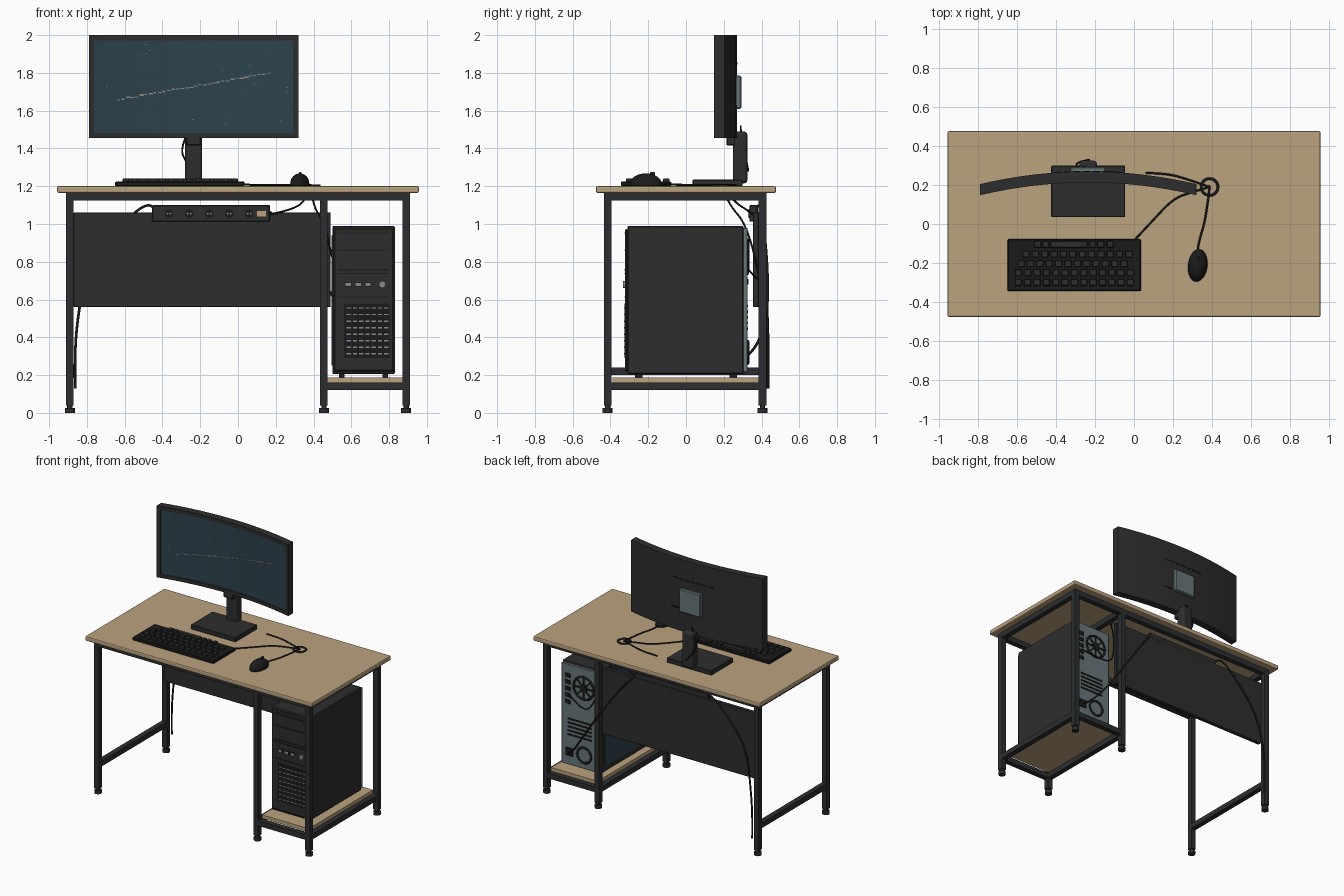
import bpy, bmesh, math, random
from mathutils import Matrix, Vector

if "Cube" in bpy.data.objects:
    bpy.data.objects.remove(bpy.data.objects["Cube"])
random.seed(4)


def material(name, r, g, b):
    m = bpy.data.materials.new(name)
    m.use_nodes = True
    m.diffuse_color = (r, g, b, 1)
    m.node_tree.nodes["Principled BSDF"].inputs["Base Color"].default_value = (r, g, b, 1)
    return m


WOOD = material("light wood", .50, .36, .21)
METAL = material("dark frame metal", .026, .027, .029)
PLASTIC = material("charcoal plastic", .027, .027, .027)
BLACK = material("black", .011, .011, .012)
STEEL = material("grey steel", .14, .18, .19)
TEAL = material("dark teal glass", .026, .055, .074)
SILVER = material("light grey", .25, .26, .26)


def finish(name, bm, mat, bevel=0, segments=1):
    bmesh.ops.recalc_face_normals(bm, faces=bm.faces)
    mesh = bpy.data.meshes.new(name)
    bm.to_mesh(mesh)
    bm.free()
    mesh.materials.append(mat)
    ob = bpy.data.objects.new(name, mesh)
    bpy.context.collection.objects.link(ob)
    if bevel:
        mod = ob.modifiers.new("edge bevel", "BEVEL")
        mod.width, mod.segments = bevel, segments
    return ob


def boxes(name, spans, mat, bevel=0, segments=1):
    """One object from boxes given as (x0, x1, y0, y1, z0, z1)."""
    bm = bmesh.new()
    for x0, x1, y0, y1, z0, z1 in spans:
        place = Matrix.Translation(((x0 + x1) / 2, (y0 + y1) / 2, (z0 + z1) / 2))
        bmesh.ops.create_cube(bm, size=1, matrix=place @ Matrix.Diagonal((x1 - x0, y1 - y0, z1 - z0, 1)))
    return finish(name, bm, mat, bevel, segments)


def discs(name, items, mat, axis="Z", sides=20):
    """One object from cylinders given as (x, y, z, radius, depth)."""
    bm = bmesh.new()
    turn = Matrix.Rotation(math.pi / 2, 4, "X") if axis == "Y" else Matrix()
    for x, y, z, r, d in items:
        bmesh.ops.create_cone(bm, cap_ends=True, segments=sides, radius1=r, radius2=r,
                              depth=d, matrix=Matrix.Translation((x, y, z)) @ turn)
    return finish(name, bm, mat)


def ring(name, loc, radius, thick, mat, turn=0):
    bpy.ops.mesh.primitive_torus_add(location=loc, rotation=(turn, 0, 0), major_radius=radius,
                                     minor_radius=thick, major_segments=28, minor_segments=8)
    ob = bpy.context.object
    ob.name = name
    ob.data.materials.append(mat)
    bpy.ops.object.shade_smooth()


def cable(name, points, radius=.005):
    cu = bpy.data.curves.new(name, "CURVE")
    cu.dimensions = "3D"
    cu.bevel_depth, cu.bevel_resolution, cu.resolution_u = radius, 2, 8
    cu.use_fill_caps = True
    sp = cu.splines.new("NURBS")
    sp.points.add(len(points) - 1)
    for p, co in zip(sp.points, points):
        p.co = (*co, 1)
    sp.use_endpoint_u = True
    sp.order_u = 3
    cu.materials.append(BLACK)
    bpy.context.collection.objects.link(bpy.data.objects.new(name, cu))


def curved(name, spans, mat, segs=16):
    """Slabs bent along the arc of the monitor."""
    bm = bmesh.new()
    for x0, x1, y0, y1, z0, z1 in spans:
        rings = []
        for i in range(segs + 1):
            x = x0 + (x1 - x0) * i / segs
            b = -.065 * ((x + .235) / .555) ** 2
            rings.append([bm.verts.new((x, y + b, z)) for y, z in ((y0, z0), (y1, z0), (y1, z1), (y0, z1))])
        for a, c in zip(rings, rings[1:]):
            for j in range(4):
                bm.faces.new((a[j], a[j - 1], c[j - 1], c[j]))
        bm.faces.new(rings[0])
        bm.faces.new(rings[-1])
    return finish(name, bm, mat)


# Desk: top, legs, feet and rails
boxes("desk_top", [(-.957, .957, -.477, .477, 1.165, 1.2)], WOOD, .008, 2)
T = .02
leg_x, leg_y = (-.89, .455, .89), (-.415, .405)
spots = [(x, y) for x in leg_x for y in leg_y]
boxes("legs", [(x - T, x + T, y - T, y + T, .04, 1.165) for x, y in spots], METAL)
discs("foot_pads", [(x, y, .0125, .026, .025) for x, y in spots], METAL)
discs("foot_stems", [(x, y, .035, .014, .03) for x, y in spots], METAL)
F, B = leg_y
rails = [(-.89, .89, y - T, y + T, 1.125, 1.165) for y in leg_y]
rails += [(x - T, x + T, F, B, 1.125, 1.165) for x in leg_x]
rails += [(x - T, x + T, F, B, .12, .16) for x in leg_x[1:]]
rails += [(.455, .89, y - T, y + T, .12, .16) for y in leg_y]
rails += [(-.91, -.87, F, B, .2, .24)]
boxes("frame_rails", rails, METAL)
boxes("computer_shelf", [(.475, .87, -.39, .385, .16, .187)], WOOD)
boxes("modesty_panel", [(-.87, .49, .355, .385, .56, 1.062)], PLASTIC, .003)

# Power strip
boxes("power_strip", [(-.455, .17, .335, .38, 1.012, 1.1)], PLASTIC, .005)
sockets = [-.365 + i * .106 for i in range(5)]
discs("strip_sockets", [(x, .334, 1.055, .024, .008) for x in sockets], BLACK, "Y")
discs("socket_pins", [(x + d, .329, 1.055, .005, .004) for x in sockets for d in (-.008, .008)], SILVER, "Y", 8)
boxes("strip_switch", [(.1, .147, .329, .337, 1.04, 1.07)], WOOD)

# Computer case
boxes("computer_case", [(.5, .83, -.31, .305, .205, .99)], PLASTIC, .006)
boxes("case_front", [(.507, .823, -.322, -.308, .22, .975)], PLASTIC, .006)
boxes("case_feet", [(x, x + .03, y, y + .04, .185, .21) for x in (.535, .765) for y in (-.27, .23)], BLACK)
boxes("case_side_glass", [(.495, .502, -.26, .26, .25, .94)], TEAL)
boxes("case_front_grooves", [(.53, .8, -.325, -.32, z, z + .006) for z in (.61, .735, .755, .86, .95)], BLACK)
vents = [(.575 + c * .033, .598 + c * .033, -.329, -.32, .31 + r * .0345, .317 + r * .0345)
         for c in range(7) for r in range(8)]
boxes("front_vent_backing", [(.56, .805, -.325, -.32, .29, .58)], BLACK)
boxes("front_vent_slots", vents, SILVER)
boxes("front_ports", [(x, x + .028, -.327, -.32, .671, .688) for x in (.57, .622, .674)], SILVER)
boxes("front_port_frames", [(x - .005, x + .033, -.325, -.32, .666, .693) for x in (.57, .622, .674)], BLACK)
discs("power_button", [(.764, -.327, .68, .018, .014)], SILVER, "Y")

# Computer back
boxes("case_back_plate", [(.507, .823, .3, .325, .215, .98)], STEEL, .003)
fan = Vector((.634, .327, .83))
ring("back_fan_ring", fan, .085, .008, BLACK, math.pi / 2)
ring("supply_fan_ring", (.63, .327, .32), .058, .008, BLACK, math.pi / 2)
bm = bmesh.new()
for i in range(4):
    bmesh.ops.create_cube(bm, size=1, matrix=Matrix.Translation(fan) @ Matrix.Rotation(i * math.pi / 4, 4, "Y")
                          @ Matrix.Diagonal((.165, .008, .012, 1)))
finish("back_fan_spokes", bm, BLACK)
discs("back_fan_hub", [(fan.x, .329, fan.z, .03, .012)], BLACK, "Y")
boxes("expansion_slots", [(.57, .77, .323, .329, .44 + i * .03, .452 + i * .03) for i in range(5)], BLACK)
boxes("back_ports", [(.745, .79, .323, .331, .68 + i * .05, .71 + i * .05) for i in range(5)], BLACK)
boxes("power_socket", [(.725, .785, .323, .333, .285, .345)], BLACK)

# Curved monitor
L, R, Z0, Z1, E = -.79, .32, 1.455, 2, .028
curved("monitor_body", [(L, R, .223, .27, Z0, Z1)], PLASTIC)
curved("monitor_bezel", [(L, R, .213, .224, Z0, Z0 + E), (L, R, .213, .224, Z1 - E, Z1),
                         (L, L + E, .213, .224, Z0, Z1), (R - E, R, .213, .224, Z0, Z1)], PLASTIC)
curved("screen", [(L + E, R - E, .218, .2235, Z0 + E, Z1 - E)], TEAL)
marks = []
for i in range(34):
    t = i / 34
    x, z = -.64 + .815 * t, 1.655 + .145 * t + random.uniform(-.003, .003)
    marks.append((x, x + random.uniform(.014, .024), .2155, .219, z, z + random.uniform(.004, .009)))
for i in range(32):
    x, z = random.uniform(-.74, .27), random.uniform(1.51, 1.95)
    marks.append((x, x + .004, .2155, .219, z, z + .004))
curved("screen_star_marks", marks, SILVER, 1)
curved("back_vents", [(x, x + .035, .268, .273, 1.845, 1.855) for x in [-.41 + i * .05 for i in range(7)]], BLACK, 1)
curved("back_controls", [(-.14, -.06, .268, .273, 1.62, 1.63)], BLACK, 2)
boxes("mount_plate", [(-.325, -.145, .26, .293, 1.61, 1.785)], STEEL, .006)

# Monitor stand
boxes("stand_base", [(-.425, -.045, .035, .3, 1.2, 1.235)], PLASTIC, .004)
boxes("stand_column", [(-.28, -.19, .25, .325, 1.215, 1.49)], PLASTIC, .018, 3)
boxes("stand_arm", [(-.275, -.195, .215, .27, 1.415, 1.485)], PLASTIC, .005)

# Keyboard
boxes("keyboard_base", [(-.65, .035, -.345, -.078, 1.2, 1.225)], BLACK, .005)
keys = []
for y, start, count in ((-.3, -.612, 13), (-.25, -.612, 13), (-.203, -.597, 12), (-.155, -.572, 12)):
    keys += [(start + i * .048, start + i * .048 + .036, y - .017, y + .017, 1.22, 1.24) for i in range(count)]
keys += [(x, x + w, -.122, -.088, 1.22, 1.24) for x, w in
         ((-.512, .034), (-.47, .034), (-.428, .19), (-.23, .034), (-.188, .034), (-.14, .034))]
boxes("keyboard_keys", keys, PLASTIC, .003)

# Mouse: upper half of a flattened ball
bm = bmesh.new()
bmesh.ops.create_uvsphere(bm, u_segments=24, v_segments=16, radius=1)
for v in bm.verts:
    v.co.z = max(v.co.z, -.25)
bmesh.ops.transform(bm, verts=bm.verts, matrix=Matrix.Translation((.327, -.213, 1.213))
                    @ Matrix.Rotation(-.12, 4, "Z") @ Matrix.Diagonal((.05, .084, .055, 1)))
for f in bm.faces:
    f.smooth = True
finish("mouse_body", bm, BLACK)
boxes("mouse_wheel", [(.322, .336, -.19, -.165, 1.25, 1.274)], PLASTIC, .003)

# Desk grommet and cables
ring("cable_grommet", (.388, .19, 1.203), .043, .007, BLACK)
hub = (.388, .19, 1.206)
cable("keyboard_cable", [(.0, -.085, 1.21), (.08, .0, 1.207), (.2, .13, 1.207), (.3, .165, 1.207), hub])
cable("mouse_cable", [(.327, -.13, 1.215), (.335, -.08, 1.207), (.37, .03, 1.207), hub])
cable("monitor_cable", [(.06, .262, 1.207), (.17, .26, 1.207), (.29, .225, 1.207), hub])
cable("stand_cable", [(-.25, .29, 1.52), (-.3, .29, 1.42), (-.29, .32, 1.34), (-.23, .33, 1.28)])
cable("strip_to_grommet", [(.16, .355, 1.05), (.27, .33, 1.07), (.36, .25, 1.12), hub])
cable("grommet_to_computer", [hub, (.39, .22, 1.11), (.46, .32, 1.0), (.52, .39, .72),
                              (.63, .38, .7), (.765, .33, .76)])
cable("computer_power_cable", [(.755, .33, .31), (.7, .37, .34), (.58, .43, .5), (.42, .435, .74),
                               (.22, .41, 1.02), (.16, .37, 1.07)], .007)
cable("wall_power_cable", [(-.44, .36, 1.07), (-.46, .4, 1.13), (-.62, .4, 1.0), (-.8, .41, .78),
                           (-.85, .434, .5), (-.865, .434, .3), (-.862, .434, .13)], .007)
